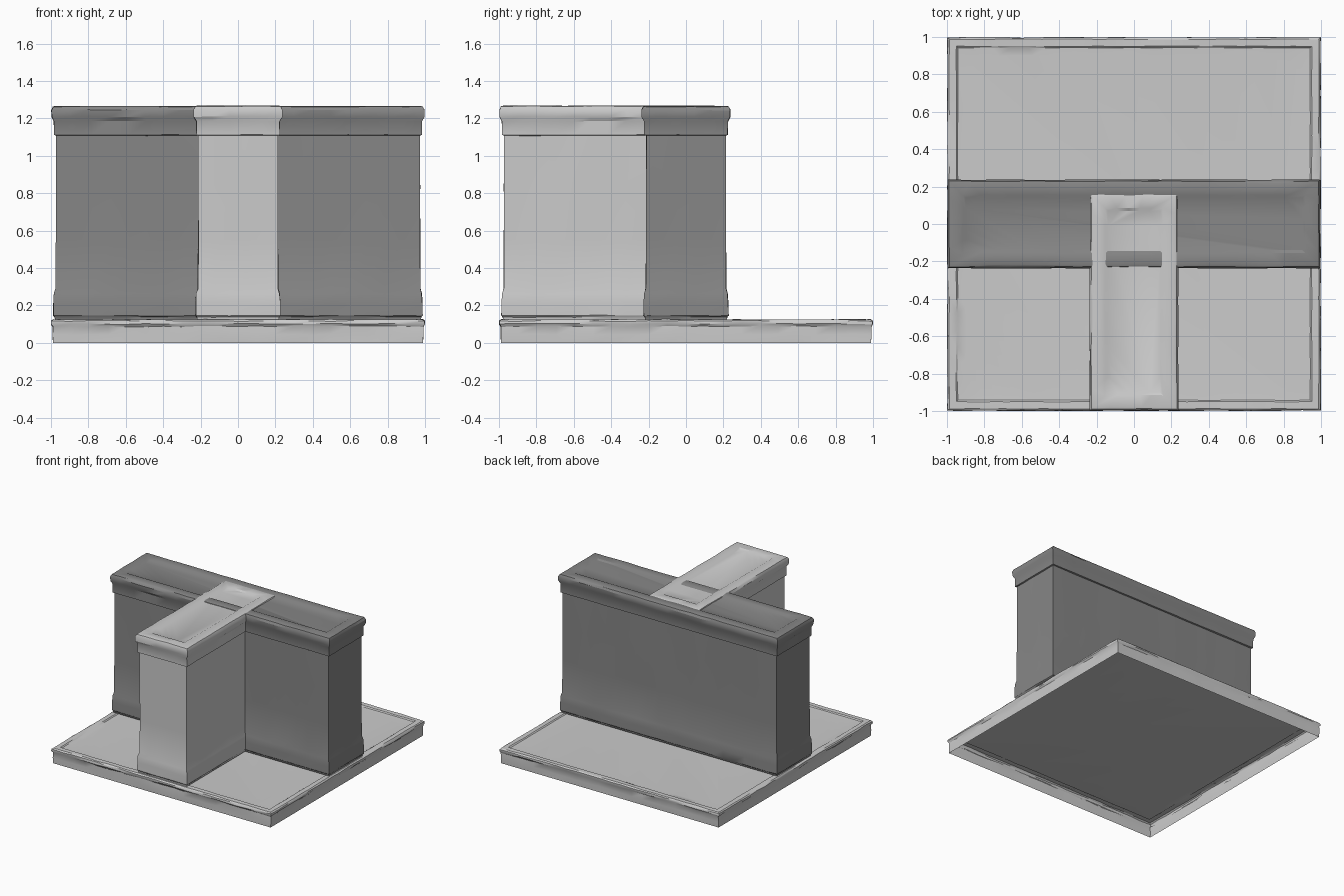
import bpy, bmesh, math, random

if "Cube" in bpy.data.objects:
    bpy.data.objects.remove(bpy.data.objects["Cube"])

random.seed(4)


def ring_points(x0, x1, y0, y1, inset, step):
    """Rectangle outline, subdivided along its edges, fixed count for any inset."""
    nx = max(2, round((x1 - x0) / step))
    ny = max(2, round((y1 - y0) / step))
    a, b, c, d = x0 + inset, x1 - inset, y0 + inset, y1 - inset
    corners = [(a, c), (b, c), (b, d), (a, d)]
    pts = []
    for i, n in enumerate((nx, ny, nx, ny)):
        p, q = corners[i], corners[(i + 1) % 4]
        pts += [(p[0] + (q[0] - p[0]) * k / n, p[1] + (q[1] - p[1]) * k / n) for k in range(n)]
    return pts


def stone_block(name, bounds, profile, step=0.1, color=None):
    """Loft a moulding profile (inset, z, wear) round a rectangle; open underneath."""
    bm = bmesh.new()
    prev = None
    for inset, z, wear in profile:
        ring = []
        for x, y in ring_points(*bounds, inset, step):
            j = [random.uniform(-wear, wear) for _ in range(3)]
            ring.append(bm.verts.new((x + j[0], y + j[1], z + j[2])))
        if prev:
            n = len(ring)
            for i in range(n):
                k = (i + 1) % n
                bm.faces.new((prev[i], prev[k], ring[k], ring[i]))
        prev = ring
    bm.faces.new(prev)
    me = bpy.data.meshes.new(name)
    bm.to_mesh(me)
    bm.free()
    ob = bpy.data.objects.new(name, me)
    bpy.context.collection.objects.link(ob)
    if color:
        mat = bpy.data.materials.new(name + "_stone")
        mat.diffuse_color = color
        mat.use_nodes = True
        mat.node_tree.nodes["Principled BSDF"].inputs["Base Color"].default_value = mat.diffuse_color
        me.materials.append(mat)
    bpy.ops.object.select_all(action='DESELECT')
    ob.select_set(True)
    bpy.context.view_layer.objects.active = ob
    bpy.ops.object.shade_smooth_by_angle(angle=math.radians(30))
    return ob


# floor slab with a raised worn rim
W = 0.003
slab = [(0.011, 0.0, 0), (0.010, 0.045, W), (0.010, 0.088, W), (0.002, 0.102, W),
        (0.003, 0.117, W), (0.012, 0.125, 0.002), (0.05, 0.125, 0.002),
        (0.058, 0.118, 0.001), (0.1, 0.116, 0)]
stone_block("floor_slab", (-1, 1, -1, 1), slab, color=None)


# wall moulding: plinth, shaft, cornice, sunken top panel
def wall_profile(lift=0.0):
    w = 0.002
    return [(0.022, 0.125, 0), (0.020, 0.138, w), (0.013, 0.146, w), (0.014, 0.21, w),
            (0.017, 0.262, w), (0.025, 0.29, w), (0.027, 0.55, w), (0.027, 0.83, w),
            (0.027, 1.108, 0.001), (0.017, 1.112, 0.001), (0.016, 1.185, w),
            (0.004, 1.208, w), (0.003, 1.245, w), (0.012, 1.262 + lift, w),
            (0.022, 1.266 + lift, 0.001), (0.085, 1.266 + lift, 0.001),
            (0.1, 1.258 + lift, 0)]


# long cross wall, dark stone
stone_block("cross_wall", (-1, 1, -0.24, 0.24), wall_profile(),
            color=(0.24, 0.24, 0.24, 1))

# stem wall running to the front, its end buried in the cross wall
stone_block("stem_wall", (-0.24, 0.24, -1, 0.17), wall_profile(0.002))
